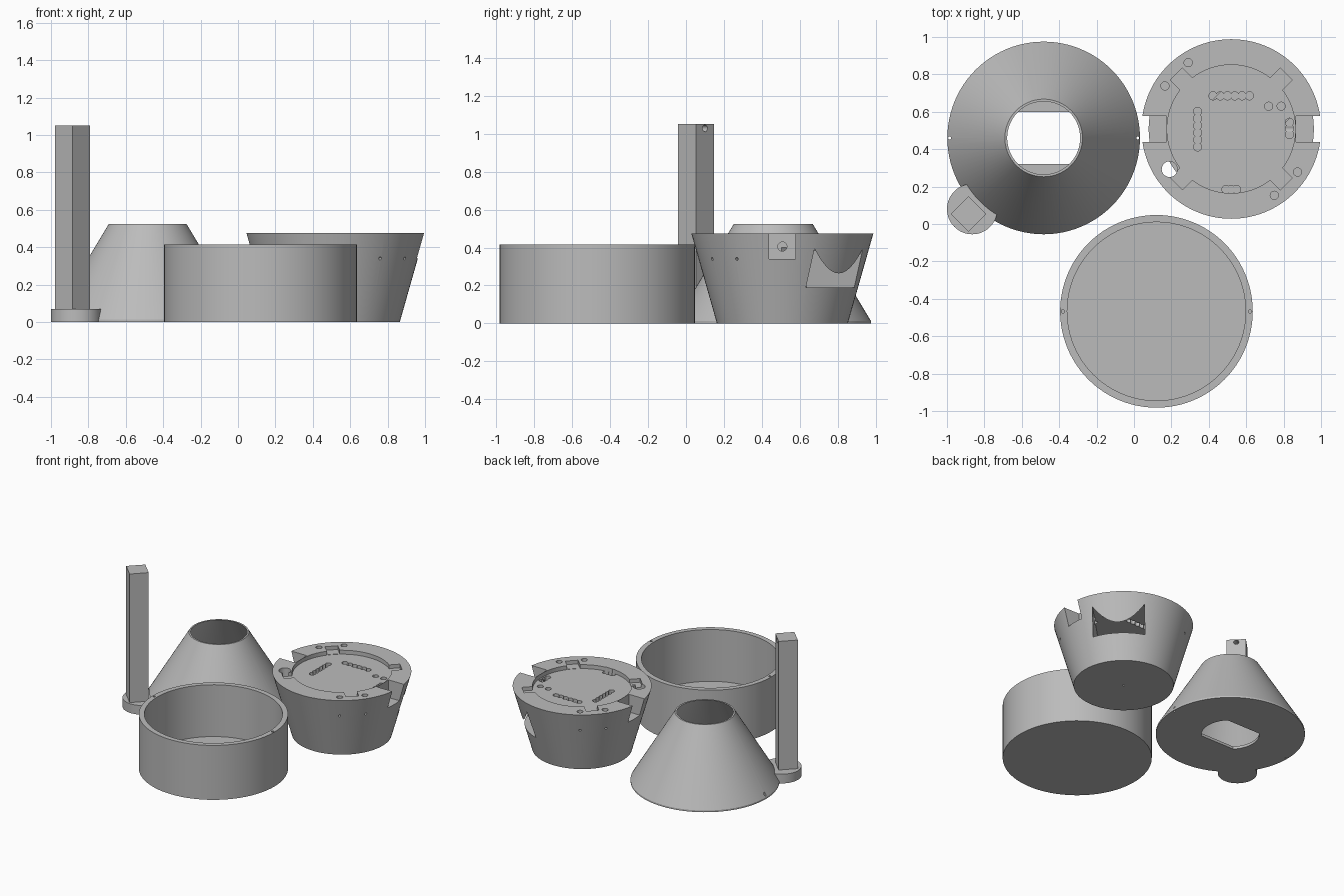
import bpy, bmesh
from math import radians, cos, sin, pi
from mathutils import Matrix, Vector

old = bpy.data.objects.get("Cube")
if old:
    bpy.data.objects.remove(old)

grey = bpy.data.materials.new("plain_grey")
grey.use_nodes = True
GREY = (0.5, 0.5, 0.5, 1)
grey.diffuse_color = GREY
grey.node_tree.nodes["Principled BSDF"].inputs["Base Color"].default_value = GREY


def make(name, bm, spot=(0, 0)):
    bmesh.ops.recalc_face_normals(bm, faces=bm.faces[:])
    bm.transform(Matrix.Translation((spot[0], spot[1], 0)))
    mesh = bpy.data.meshes.new(name)
    bm.to_mesh(mesh)
    bm.free()
    mesh.materials.append(grey)
    obj = bpy.data.objects.new(name, mesh)
    bpy.context.collection.objects.link(obj)
    return obj


def lathe(name, profile, spot, steps=96):
    bm = bmesh.new()
    vs = [bm.verts.new((r, 0, z)) for r, z in profile]
    for a, b in zip(vs, vs[1:]):
        bm.edges.new((a, b))
    if profile[0][0] > 0:
        bm.edges.new((vs[-1], vs[0]))
    bmesh.ops.spin(bm, geom=bm.verts[:] + bm.edges[:], cent=(0, 0, 0),
                   axis=(0, 0, 1), angle=2 * pi, steps=steps)
    bmesh.ops.remove_doubles(bm, verts=bm.verts[:], dist=0.0005)
    return make(name, bm, spot)


def radial_box(angle, r0, r1, half, z0, z1):
    """Box reaching outward from the local axis at an angle."""
    bm = bmesh.new()
    bmesh.ops.create_cube(bm, size=1)
    bm.transform(Matrix.Rotation(radians(angle), 4, 'Z')
                 @ Matrix.Translation(((r0 + r1) / 2, 0, (z0 + z1) / 2))
                 @ Matrix.Diagonal((r1 - r0, 2 * half, z1 - z0, 1)))
    return bm


def bore(x, y, radius, z0, z1, sides=20):
    bm = bmesh.new()
    bmesh.ops.create_cone(bm, cap_ends=True, segments=sides, radius1=radius,
                          radius2=radius, depth=z1 - z0)
    bm.transform(Matrix.Translation((x, y, (z0 + z1) / 2)))
    return bm


def side_bore(angle, r0, r1, z, radius):
    bm = bore(0, 0, radius, r0, r1)
    bm.transform(Matrix.Translation((0, 0, z)) @ Matrix.Rotation(radians(angle), 4, 'Z')
                 @ Matrix.Rotation(pi / 2, 4, 'Y'))
    return bm


def cut(obj, cutters, spot):
    for bm in cutters:
        tool = make("cutter", bm, spot)
        tool.hide_render = True
        mod = obj.modifiers.new("cut", 'BOOLEAN')
        mod.operation, mod.solver, mod.object = 'DIFFERENCE', 'EXACT', tool
        bpy.context.view_layer.objects.active = obj
        bpy.ops.object.modifier_apply(modifier=mod.name)
        bpy.data.objects.remove(tool)


def smooth(obj):
    bpy.ops.object.select_all(action='DESELECT')
    obj.select_set(True)
    bpy.context.view_layer.objects.active = obj
    bpy.ops.object.shade_smooth_by_angle(angle=radians(25))


# Open cup with a small side window and rim screw holes
spot = (0.12, -0.467)
cup = lathe("open_cup", [(0, 0), (0.515, 0), (0.515, 0.415), (0.477, 0.415),
                         (0.477, 0.02), (0, 0.02)], spot)
cut(cup, [radial_box(180, 0.44, 0.56, 0.055, 0.04, 0.2)]
    + [bore(s * 0.5, 0, 0.009, 0.35, 0.45, 12) for s in (-1, 1)], spot)
smooth(cup)

# Hollow cone with a flat-sided opening in its floor
spot = (-0.483, 0.46)
cone = lathe("hollow_cone", [(0, 0), (0.515, 0), (0.515, 0.013), (0.2075, 0.525),
                             (0.195, 0.525), (0.48, 0.02), (0, 0.02)], spot)
opening = bore(0, 0, 0.2, -0.05, 0.05, 64)
for v in opening.verts:
    v.co.y = max(-0.14, min(0.14, v.co.y))
bmesh.ops.remove_doubles(opening, verts=opening.verts[:], dist=0.0001)
cut(cone, [opening] + [bore(s * 0.503, 0, 0.008, -0.05, 0.1, 12) for s in (-1, 1)], spot)
smooth(cone)

# Tapered body with a shallow round recess on top
spot = (0.52, 0.508)
body = lathe("tapered_body", [(0, 0), (0.345, 0), (0.48, 0.475), (0.343, 0.475),
                              (0.343, 0.445), (0, 0.445)], spot)
tools = [radial_box(a, 0.3, 0.415, 0.045, 0.447, 0.6) for a in (45, 135, 225, 315)]
# side notches
tools += [radial_box(a, 0.345, 0.6, 0.07, 0.34, 0.6) for a in (0, 180)]
# side windows
tools += [radial_box(45, 0.0, 0.42, 0.18, 0.19, 0.4),
          radial_box(135, 0.2, 0.6, 0.06, 0.19, 0.395),
          radial_box(225, 0.26, 0.6, 0.18, 0.15, 0.433)]
# screw holes in the rim and the side
for a in (123, 147, -33, -57):
    x, y = 0.423 * cos(radians(a)), 0.423 * sin(radians(a))
    tools += [bore(x, y, 0.022, 0.41, 0.6), side_bore(a, 0.38, 0.6, 0.34, 0.008)]
tools += [side_bore(0, 0.25, 0.5, 0.405, 0.024),
          bore(-0.33, -0.215, 0.042, 0.1, 0.6),
          bore(0, 0, 0.008, -0.1, 0.05, 12)]


# rows of overlapping pin holes in the recess floor
def row(x, y, dx, dy, count):
    return [bore(x + i * dx, y + i * dy, 0.022, 0.385, 0.6, 14) for i in range(count)]


tools += row(-0.098, 0.177, 0.039, 0, 6) + row(-0.18, -0.096, 0, 0.038, 6)
tools += row(-0.028, -0.323, 0.028, 0, 3) + row(0.311, -0.03, 0, 0.033, 3)
tools += row(0.2, 0.122, 0.067, 0, 2)
cut(body, tools, spot)
smooth(body)

# Square post on a round foot
foot = make("post_foot", bore(0, 0, 0.135, 0, 0.07, 64), (-0.865, 0.08))
smooth(foot)
spot = (-0.885, 0.053)
post = make("square_post", radial_box(45, -0.067, 0.067, 0.067, 0.03, 1.05), spot)
cut(post, [side_bore(45, 0.02, 0.1, 1.028, 0.018)], spot)
smooth(post)
